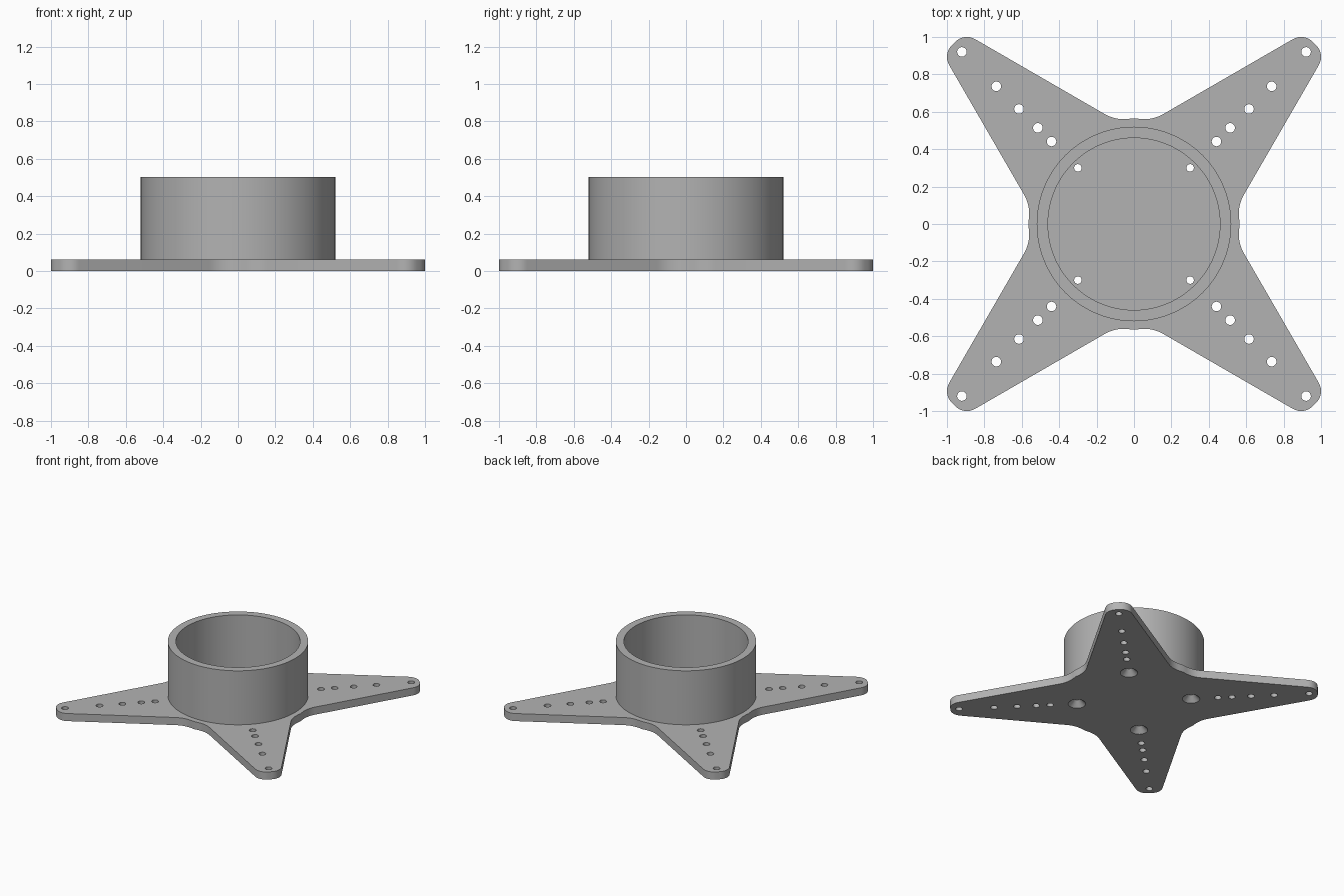
import bpy, bmesh, math
from mathutils import Vector, Matrix

cube = bpy.data.objects.get("Cube")
if cube:
    bpy.data.objects.remove(cube, do_unlink=True)

PLATE = 0.062   # plate thickness
TOP = 0.503     # ring height

grey = bpy.data.materials.new("light grey")
grey.use_nodes = True
colour = (0.45, 0.45, 0.45, 1)
grey.diffuse_color = colour
grey.node_tree.nodes["Principled BSDF"].inputs["Base Color"].default_value = colour


def make_object(name, bm):
    bmesh.ops.recalc_face_normals(bm, faces=bm.faces)
    mesh = bpy.data.meshes.new(name)
    bm.to_mesh(mesh)
    bm.free()
    mesh.materials.append(grey)
    obj = bpy.data.objects.new(name, mesh)
    bpy.context.collection.objects.link(obj)
    return obj


def smooth(obj):
    bpy.ops.object.select_all(action='DESELECT')
    obj.select_set(True)
    bpy.context.view_layer.objects.active = obj
    bpy.ops.object.shade_smooth_by_angle(angle=math.radians(30))


def fillet(prev, corner, nxt, radius, steps=8):
    """Points of an arc that rounds one corner of an outline."""
    if radius == 0:
        return [corner]
    a, b = (prev - corner).normalized(), (nxt - corner).normalized()
    half = a.angle(b) / 2
    centre = corner + (a + b).normalized() * radius / math.sin(half)
    start = corner + a * radius / math.tan(half) - centre
    end = corner + b * radius / math.tan(half) - centre
    sweep = start.angle_signed(end)
    return [centre + Matrix.Rotation(-sweep * i / steps, 2) @ start
            for i in range(steps + 1)]


# Outline corners of one quarter, mirrored about the diagonal and turned
valley, inner, tip = ((0, 0.565), 0), ((0.1, 0.555), 0.2), ((0.908, 1.022), 0.088)
quarter = [valley, inner, tip] + [((y, x), r) for (x, y), r in (tip, inner)]
corners = [(Matrix.Rotation(-math.pi / 2 * k, 2) @ Vector(p), r)
           for k in range(4) for p, r in quarter]
outline = []
for i, (p, r) in enumerate(corners):
    outline += fillet(corners[i - 1][0], p, corners[(i + 1) % len(corners)][0], r)

# Four-armed mounting plate
bm = bmesh.new()
face = bm.faces.new([bm.verts.new((p.x, p.y, 0)) for p in outline])
extruded = bmesh.ops.extrude_face_region(bm, geom=[face])["geom"]
bmesh.ops.translate(bm, vec=(0, 0, PLATE),
                    verts=[v for v in extruded if isinstance(v, bmesh.types.BMVert)])
plate = make_object("mounting_plate", bm)


def add_drill(bm, x, y, profile, sides=24):
    """Closed turned solid with the given (radius, z) profile."""
    rings = [[bm.verts.new((x + r * math.cos(math.tau * i / sides),
                            y + r * math.sin(math.tau * i / sides), z))
              for i in range(sides)] for r, z in profile]
    for low, high in zip(rings, rings[1:]):
        for i in range(sides):
            j = (i + 1) % sides
            bm.faces.new((low[i], low[j], high[j], high[i]))
    bm.faces.new(rings[0][::-1])
    bm.faces.new(rings[-1])


# Arm holes, and countersunk screw holes under the ring
bm = bmesh.new()
straight = [(0.0255, -0.1), (0.0255, 0.2)]
countersunk = [(0.065, -0.1), (0.065, 0), (0.02, 0.045), (0.02, 0.2)]
for sx in (-1, 1):
    for sy in (-1, 1):
        for d in (0.441, 0.514, 0.615, 0.736, 0.92):
            add_drill(bm, sx * d, sy * d, straight)
        add_drill(bm, sx * 0.3, sy * 0.3, countersunk)
drills = make_object("hole_cutter", bm)
drills.hide_render = True

cut = plate.modifiers.new("holes", 'BOOLEAN')
cut.operation = 'DIFFERENCE'
cut.solver = 'EXACT'
cut.object = drills
bpy.context.view_layer.update()
graph = bpy.context.evaluated_depsgraph_get()
drilled = bpy.data.meshes.new_from_object(plate.evaluated_get(graph))
plate.modifiers.clear()
plate.data = drilled
bpy.data.objects.remove(drills, do_unlink=True)
smooth(plate)

# Ring wall, turned from a rectangular section
bm = bmesh.new()
section = [bm.verts.new((r, 0, z)) for r, z in
           ((0.46, PLATE - 0.01), (0.52, PLATE - 0.01), (0.52, TOP), (0.46, TOP))]
edges = [bm.edges.new((section[i], section[(i + 1) % 4])) for i in range(4)]
bmesh.ops.spin(bm, geom=section + edges, axis=(0, 0, 1), cent=(0, 0, 0),
               angle=math.tau, steps=96, use_merge=True)
bmesh.ops.remove_doubles(bm, verts=bm.verts, dist=0.0001)
smooth(make_object("ring_wall", bm))
